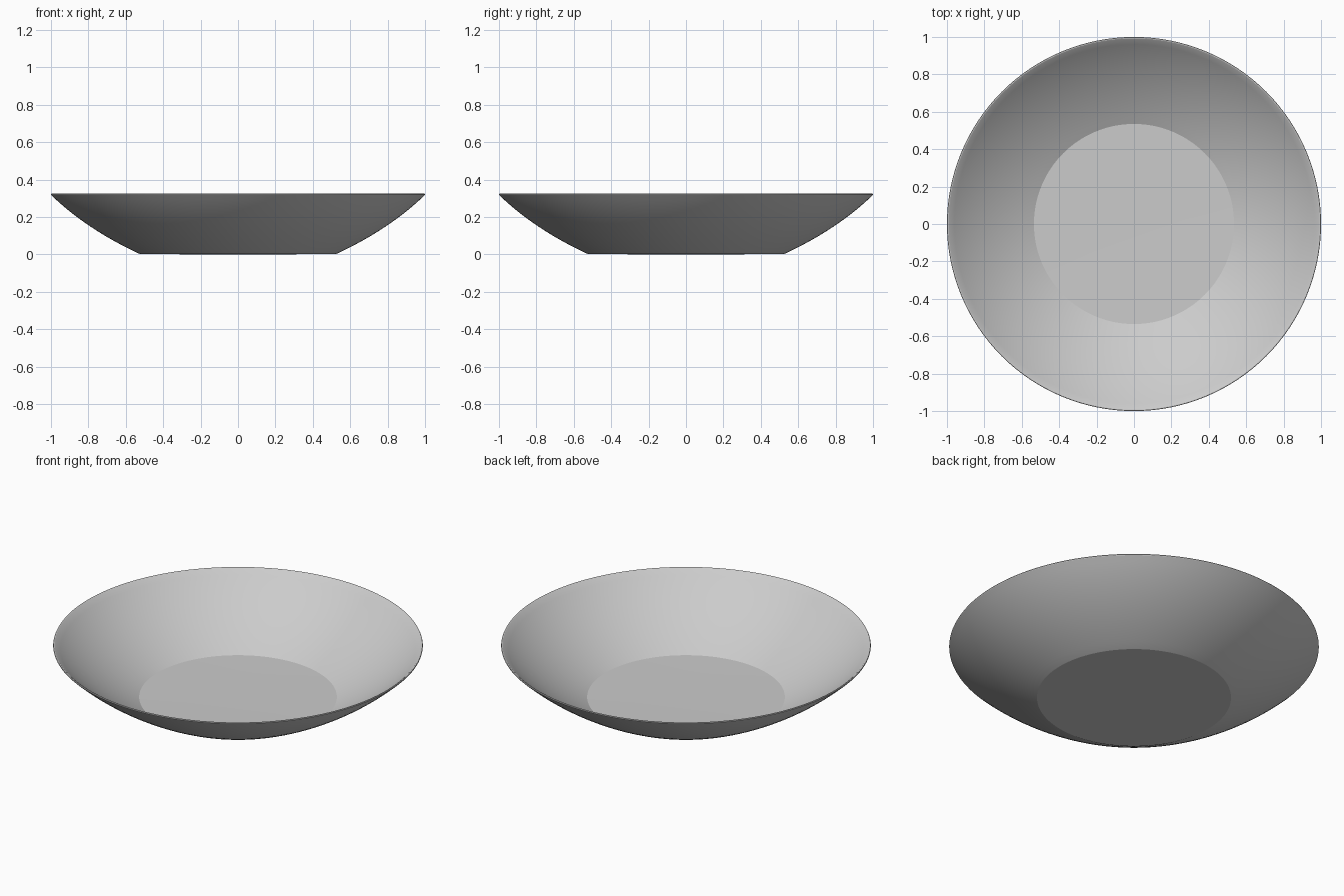
import bpy, bmesh, math

if "Cube" in bpy.data.objects:
    bpy.data.objects.remove(bpy.data.objects["Cube"])

SEGMENTS = 128


def arc(a, mid, b, n):
    """Points on a quadratic curve from a to b passing through mid."""
    c = [2 * m - (p + q) / 2 for p, m, q in zip(a, mid, b)]
    return [tuple((1 - t) ** 2 * p + 2 * t * (1 - t) * k + t * t * q
                  for p, k, q in zip(a, c, b))
            for t in (i / n for i in range(n + 1))]


# Closed cross-section: underside, outer wall, thin rim, inner wall, floor
underside = [(0, 0), (0.28, 0.001), (0.525, 0.003)]
outer = arc((0.53, 0.005), (0.787, 0.148), (0.998, 0.317), 14)
rim = [(1.0, 0.321), (0.998, 0.325), (0.993, 0.325)]
inner = arc((0.988, 0.322), (0.78, 0.155), (0.535, 0.014), 14)
floor = [(0.28, 0.011), (0, 0.010)]
profile = underside + outer + rim + inner + floor

# Bowl: revolve the cross-section around z
bm = bmesh.new()
verts = [bm.verts.new((r, 0, z)) for r, z in profile]
edges = [bm.edges.new(pair) for pair in zip(verts, verts[1:])]
bmesh.ops.spin(bm, geom=verts + edges, cent=(0, 0, 0), axis=(0, 0, 1),
               angle=2 * math.pi, steps=SEGMENTS, use_duplicate=False)
bmesh.ops.remove_doubles(bm, verts=bm.verts, dist=1e-5)
bmesh.ops.recalc_face_normals(bm, faces=bm.faces)

mesh = bpy.data.meshes.new("bowl")
bm.to_mesh(mesh)
bm.free()
bowl = bpy.data.objects.new("bowl", mesh)
bpy.context.collection.objects.link(bowl)

# Smooth walls with crisp floor and foot edges
bpy.context.view_layer.objects.active = bowl
bowl.select_set(True)
bpy.ops.object.shade_smooth_by_angle(angle=math.radians(20))
